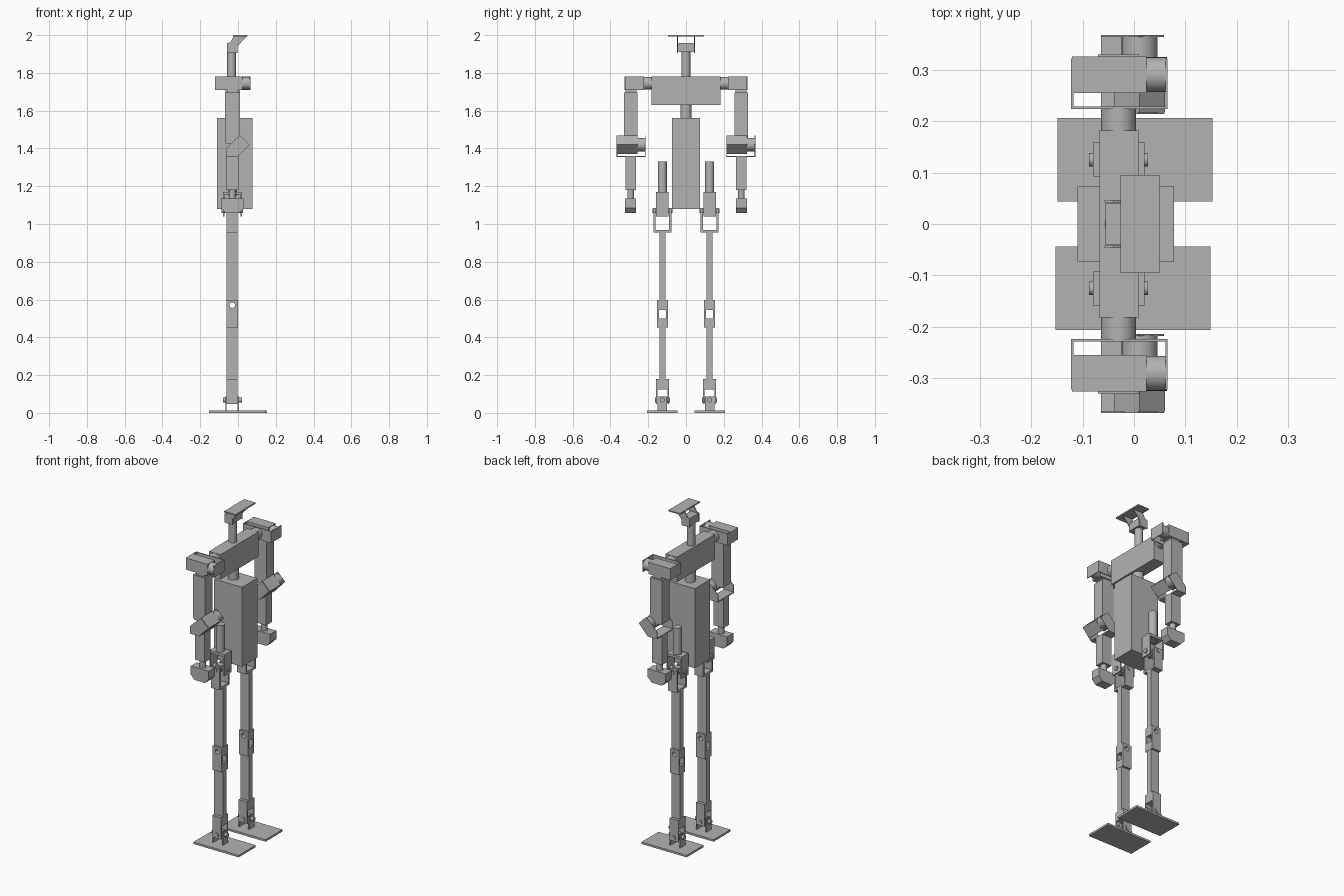
import bpy, bmesh, math
from mathutils import Matrix, Vector

if "Cube" in bpy.data.objects:
    bpy.data.objects.remove(bpy.data.objects["Cube"])

grey = bpy.data.materials.new("light_grey")
grey.use_nodes = True
GREY = (0.45, 0.45, 0.45, 1)
grey.diffuse_color = GREY
grey.node_tree.nodes["Principled BSDF"].inputs["Base Color"].default_value = GREY

CX = -0.03  # common centre line of the limbs


def finish(bm, name, smooth=False):
    bmesh.ops.recalc_face_normals(bm, faces=bm.faces)
    mesh = bpy.data.meshes.new(name)
    bm.to_mesh(mesh)
    bm.free()
    obj = bpy.data.objects.new(name, mesh)
    bpy.context.collection.objects.link(obj)
    mesh.materials.append(grey)
    if smooth:
        bpy.ops.object.select_all(action="DESELECT")
        obj.select_set(True)
        bpy.context.view_layer.objects.active = obj
        bpy.ops.object.shade_smooth_by_angle()
    return obj


def box(name, x, y, z, tilt=0):
    """Box from three (low, high) ranges, tilted about its own y axis."""
    bm = bmesh.new()
    size = [b - a for a, b in (x, y, z)]
    mid = Vector([(a + b) / 2 for a, b in (x, y, z)])
    bmesh.ops.create_cube(bm, size=1, matrix=Matrix.Translation(mid)
                          @ Matrix.Rotation(tilt, 4, "Y") @ Matrix.Diagonal((*size, 1)))
    return finish(bm, name)


def rod(name, start, end, radius):
    """Round bar between two points."""
    a, b = Vector(start), Vector(end)
    bm = bmesh.new()
    turn = (b - a).to_track_quat("Z", "Y").to_matrix().to_4x4()
    bmesh.ops.create_cone(bm, cap_ends=True, segments=32, radius1=radius, radius2=radius,
                          depth=(b - a).length, matrix=Matrix.Translation((a + b) / 2) @ turn)
    return finish(bm, name, True)


def prism(name, profile, y0, y1):
    """Side profile (x, z) extruded along y."""
    bm = bmesh.new()
    face = bm.faces.new([bm.verts.new((x, y0, z)) for x, z in profile])
    out = bmesh.ops.extrude_face_region(bm, geom=[face])
    verts = [v for v in out["geom"] if isinstance(v, bmesh.types.BMVert)]
    bmesh.ops.translate(bm, vec=(0, y1 - y0, 0), verts=verts)
    return finish(bm, name)


def around(c, r):
    return (c - r, c + r)


def cut(target, cutter):
    mod = target.modifiers.new("cut", "BOOLEAN")
    mod.object = cutter
    mod.operation = "DIFFERENCE"
    mod.solver = "EXACT"
    bpy.context.view_layer.objects.active = target
    bpy.ops.object.modifier_apply(modifier=mod.name)
    bpy.data.objects.remove(cutter)


def cross_pins(name, y, z, rx, ry):
    """Crossed pins and centre block of a universal joint."""
    rod(name + "_long_pin", (CX - rx, y, z), (CX + rx, y, z), 0.013)
    rod(name + "_side_pin", (CX, y - ry, z), (CX, y + ry, z), 0.013)
    box(name + "_cross", around(CX, 0.02), around(y, 0.018), around(z, 0.018))


# Torso, chest bar and neck
box("torso", (-0.11, 0.078), (-0.073, 0.073), (1.08, 1.56))
rod("waist_post", (CX, 0, 1.56), (CX, 0, 1.63), 0.03)
box("chest_bar", (-0.067, 0.01), (-0.182, 0.182), (1.63, 1.78))
rod("neck", (CX - 0.004, 0, 1.78), (CX - 0.004, 0, 1.92), 0.023)

# Head: motor, cheek plates and flat top
box("head_motor", (-0.055, -0.003), (-0.041, 0.041), (1.91, 1.957))
cheek = [(-0.057, 1.905), (-0.057, 1.957), (-0.04, 1.962), (-0.024, 1.993),
         (0.045, 1.993), (-0.003, 1.94), (-0.003, 1.905)]
for s in (-1, 1):
    prism("head_cheek", cheek, s * 0.042, s * 0.047)
box("head_plate", (-0.026, 0.05), (-0.095, 0.095), (1.992, 2.0))

for side, s in (("front", -1), ("back", 1)):
    def span(a, b):
        return tuple(sorted((s * a, s * b)))

    arm, leg = s * 0.293, s * 0.125

    # Shoulder: round joint, bracket and motor
    rod(side + "_shoulder_joint", (CX, s * 0.18, 1.745), (CX, s * 0.227, 1.745), 0.034)
    box(side + "_shoulder_bracket_web", (-0.122, 0.065), span(0.223, 0.228), (1.71, 1.78))
    for x in (-0.122, 0.061):
        box(side + "_shoulder_bracket_end", (x, x + 0.004), span(0.223, 0.322), (1.71, 1.78))
    box(side + "_shoulder_motor", (-0.12, 0.024), span(0.255, 0.325), (1.71, 1.78))
    rod(side + "_shoulder_motor_cap", (0.024, s * 0.29, 1.745), (0.064, s * 0.29, 1.745), 0.034)

    # Upper arm, tapering into the elbow
    box(side + "_arm_collar", (-0.058, 0.0), span(0.262, 0.32), (1.69, 1.715))
    prism(side + "_upper_arm", [(-0.07, 1.695), (0.01, 1.695), (0.01, 1.455), (-0.03, 1.425),
                                (-0.063, 1.425), (-0.07, 1.44)], s * 0.257, s * 0.329)

    # Elbow: tilted motor whose cap points the same way on both arms
    ey = s * 0.2905
    box(side + "_elbow_motor", around(0.011, 0.035), (ey - 0.074, ey + 0.033),
        around(1.42, 0.035), math.radians(45))
    rod(side + "_elbow_motor_cap", (0.011, ey + 0.033, 1.42), (0.011, ey + 0.074, 1.42), 0.035)
    for e in (-1, 1):
        prism(side + "_elbow_bracket_plate",
              [(-0.064, 1.357), (-0.064, 1.4), (0.008, 1.468), (0.058, 1.42), (0.0, 1.357)],
              ey + e * 0.073, ey + e * 0.077)
    box(side + "_elbow_bracket_base", (-0.064, 0.0), around(ey, 0.077), (1.355, 1.361))

    # Forearm, wrist and hand
    box(side + "_forearm", (-0.063, 0.002), around(arm, 0.027), (1.18, 1.357))
    rod(side + "_wrist", (CX, arm, 1.12), (CX, arm, 1.19), 0.018)
    prism(side + "_hand", [(-0.09, 1.135), (0.03, 1.135), (0.03, 1.085), (0.005, 1.058),
                           (-0.065, 1.058), (-0.09, 1.085)], arm - 0.029, arm + 0.029)

    # Hip: post and crossed yokes
    rod(side + "_hip_post", (CX, leg, 1.15), (CX, leg, 1.33), 0.024)
    box(side + "_hip_yoke_top", (-0.08, 0.02), around(leg, 0.033), (1.155, 1.17))
    for x in (-0.08, 0.012):
        box(side + "_hip_yoke_plate", (x, x + 0.008), around(leg, 0.033), (1.04, 1.16))
    for e in (-1, 1):
        box(side + "_thigh_yoke_plate", (-0.06, -0.002), around(leg + e * 0.042, 0.006),
            (0.955, 1.085))
    box(side + "_thigh_yoke_base", (-0.06, -0.002), around(leg, 0.048), (0.955, 0.967))
    cross_pins(side + "_hip", leg, 1.07, 0.057, 0.053)

    # Leg bars
    box(side + "_thigh", (-0.06, -0.002), around(leg, 0.016), (0.59, 0.956))
    box(side + "_shin", (-0.06, -0.002), around(leg, 0.016), (0.17, 0.46))

    # Knee bracket with a window and a pin hole
    knee = box(side + "_knee", (-0.061, -0.001), around(leg, 0.029), (0.452, 0.598))
    cut(knee, box("knee_window_cutter", (-0.1, 0.1), around(leg, 0.018), (0.5, 0.545)))
    cut(knee, rod("knee_hole_cutter", (CX, leg - 0.1, 0.57), (CX, leg + 0.1, 0.57), 0.014))

    # Ankle yokes, pins and foot plate
    box(side + "_ankle_yoke_top", (-0.06, -0.002), around(leg, 0.034), (0.125, 0.18))
    for e in (-1, 1):
        box(side + "_ankle_yoke_plate", (-0.06, -0.002), around(leg + e * 0.03, 0.004),
            (0.048, 0.13))
    for x in (-0.066, -0.002):
        box(side + "_foot_yoke_plate", (x, x + 0.006), around(leg, 0.025), (0.01, 0.088))
    cross_pins(side + "_ankle", leg, 0.068, 0.05, 0.039)
    box(side + "_foot", around(s * 0.002, 0.151), around(leg, 0.081), (0, 0.012))
